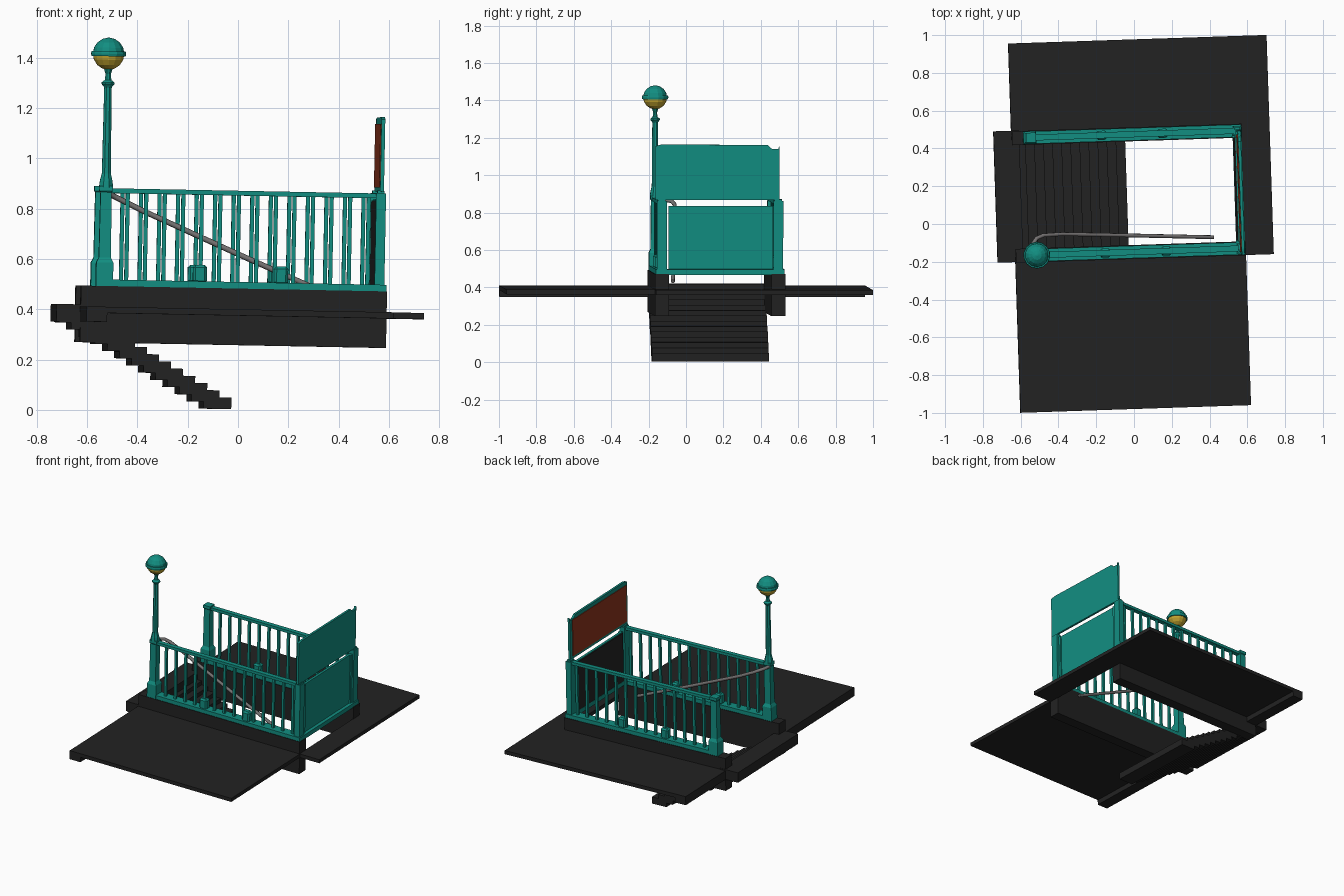
import bpy, bmesh
from math import radians, cos, sin, pi
from mathutils import Matrix

if "Cube" in bpy.data.objects:
    bpy.data.objects.remove(bpy.data.objects["Cube"])

# whole entrance is turned and leaning a little
LEAN = Matrix.Rotation(radians(1.9), 4, 'Z') @ Matrix.Rotation(radians(1.1), 4, 'Y')


def material(name, rgb):
    m = bpy.data.materials.new(name)
    m.diffuse_color = (*rgb, 1)
    m.use_nodes = True
    m.node_tree.nodes["Principled BSDF"].inputs["Base Color"].default_value = m.diffuse_color
    return m


TEAL = material("teal_paint", (0.006, 0.27, 0.22))
DARK = material("dark_stone", (0.016, 0.016, 0.016))
RUST = material("rust_sign", (0.27, 0.035, 0.012))
GOLD = material("gold_glass", (0.55, 0.38, 0.03))
STEEL = material("steel", (0.18, 0.17, 0.17))


def finish(name, bm, mat):
    bmesh.ops.recalc_face_normals(bm, faces=bm.faces)
    me = bpy.data.meshes.new(name)
    bm.to_mesh(me)
    bm.free()
    me.materials.append(mat)
    ob = bpy.data.objects.new(name, me)
    bpy.context.collection.objects.link(ob)
    ob.matrix_world = LEAN
    return ob


def add_box(bm, x, y, z):
    size = [b - a for a, b in (x, y, z)]
    mid = [(a + b) / 2 for a, b in (x, y, z)]
    m = Matrix.Translation(mid) @ Matrix.Diagonal((*size, 1))
    bmesh.ops.create_cube(bm, size=1, matrix=m)


def boxes(name, mat, *dims):
    bm = bmesh.new()
    for d in dims:
        add_box(bm, *d)
    return finish(name, bm, mat)


def prism(name, mat, pts, axis, lo, hi):
    """Extrude an outline; axis 'X' takes (y, z) points, 'Z' takes (x, y)."""
    bm = bmesh.new()
    place = (lambda p, h: (h, p[0], p[1])) if axis == 'X' else (lambda p, h: (p[0], p[1], h))
    face = bm.faces.new([bm.verts.new(place(p, lo)) for p in pts])
    geo = bmesh.ops.extrude_face_region(bm, geom=[face])["geom"]
    vec = (hi - lo, 0, 0) if axis == 'X' else (0, 0, hi - lo)
    bmesh.ops.translate(bm, vec=vec, verts=[g for g in geo if isinstance(g, bmesh.types.BMVert)])
    return finish(name, bm, mat)


def lathe(name, mat, profile, cx, cy, sides):
    """Capped stack of rings from (radius, z) pairs."""
    bm = bmesh.new()
    rings = [[bm.verts.new((cx + r * cos(2 * pi * (i + .5) / sides),
                            cy + r * sin(2 * pi * (i + .5) / sides), z))
              for i in range(sides)] for r, z in profile]
    for a, b in zip(rings, rings[1:]):
        for i in range(sides):
            j = (i + 1) % sides
            bm.faces.new((a[i], a[j], b[j], b[i]))
    bm.faces.new(rings[0])
    bm.faces.new(rings[-1])
    return finish(name, bm, mat)


FRONT, BACK, LEFT, RIGHT = -0.148, 0.475, -0.547, 0.547

# pavement plates, the back one wraps round the closed end
boxes("front_pavement", DARK, ((-.642, .58), (-.979, -.18), (.374, .399)))
prism("back_pavement", DARK, [(-.642, .977), (.727, .977), (.727, -.184), (.575, -.184),
                              (.575, .505), (-.642, .505)], 'Z', .374, .399)
boxes("pavement_lips", DARK, ((-.642, -.56), (-.979, -.18), (.339, .376)),
      ((-.642, -.56), (.505, .977), (.339, .376)))

# landing and staircase
boxes("landing", DARK, ((-.736, -.6), (-.181, .515), (.338, .407)))
steps = []
for i in range(13):
    right, top = -.033 - .0485 * i, .048 + .0277 * i
    steps.append(((right - .11, right), (-.18, .445), (top - .046, top)))
boxes("stairs", DARK, *steps)

# the two side walls with their fences
for side, y in (("front", FRONT), ("back", BACK)):
    boxes(side + "_curb", DARK, ((-.64, .578), (y - .037, y + .037), (.257, .482)))
    boxes(side + "_base_rail", TEAL, ((-.57, .575), (y - .033, y + .033), (.48, .508)))
    boxes(side + "_top_rail", TEAL, ((LEFT, RIGHT), (y - .016, y + .016), (.852, .871)))
    bars = []
    for i in range(14):
        x = -.46 + .0738 * i
        bars.append(((x - .008, x + .008), (y - .008, y + .008), (.5, .86)))
    boxes(side + "_balusters", TEAL, *bars)
    feet = boxes(side + "_fence_feet", TEAL,
                 *[((x - .028, x + .028), (y - .024, y + .024), (.5, .573)) for x in (-.167, .156)])
    bev = feet.modifiers.new("bevel", 'BEVEL')
    bev.width, bev.segments = .01, 1
    boxes(side + "_end_post", TEAL, ((RIGHT - .019, RIGHT + .02), (y - .026, y + .026), (.5, .872)),
          ((RIGHT - .014, RIGHT + .014), (y - .02, y + .02), (.872, .882)))
    # square pedestal at the stair opening
    s = 2 ** .5
    lathe(side + "_entry_post", TEAL,
          [(.034 * s, .48), (.034 * s, .575), (.024 * s, .595), (.022 * s, .855),
           (.026 * s, .86), (.026 * s, .88)], LEFT, y, 4)

# lamp column and globe
lathe("lamp_column", TEAL,
      [(.03, .875), (.027, .9), (.019, .93), (.016, 1.27), (.018, 1.275), (.027, 1.285),
       (.027, 1.292), (.014, 1.302), (.011, 1.325), (.02, 1.35)], LEFT, FRONT, 8)
zc, rad = 1.406, .064
arc = [(rad * cos(radians(a)), rad * sin(radians(a))) for a in (0, 22, 45, 67, 86)]
lathe("lamp_lower_globe", GOLD, [(r, zc - h) for r, h in arc], LEFT, FRONT, 14)
lathe("lamp_upper_globe", TEAL, [(r, zc + h) for r, h in arc], LEFT, FRONT, 14)
lathe("lamp_band", TEAL, [(.069, zc - .01), (.071, zc), (.069, zc + .01)], LEFT, FRONT, 14)

# closed end: sill, panel, dark inner face
boxes("end_sill", TEAL, ((.528, .575), (FRONT - .033, BACK + .033), (.478, .508)))
boxes("end_panel", TEAL, ((.535, .552), (-.11, .445), (.495, .847)))
boxes("end_panel_frame", TEAL, ((.535, .56), (-.112, -.095), (.495, .847)),
      ((.535, .56), (.428, .446), (.495, .847)))
boxes("end_panel_lining", DARK, ((.529, .536), (-.105, .44), (.505, .842)))

# sign board above the closed end
prism("sign_board", TEAL, [(-.183, .878), (.482, .878), (.482, 1.168), (.474, 1.15), (.442, 1.15),
                           (.418, 1.172), (-.15, 1.175), (-.183, 1.166)], 'X', .543, .558)
boxes("sign_face", RUST, ((.539, .544), (-.168, .455), (.895, 1.147)))

# sloping handrail
cu = bpy.data.curves.new("handrail", 'CURVE')
cu.dimensions = '3D'
cu.bevel_depth, cu.bevel_resolution, cu.use_fill_caps = .011, 1, True
path = [(-.54, -.15, .866), (-.535, -.105, .866), (-.515, -.075, .86), (-.48, -.06, .842),
        (-.38, -.053, .792), (.0, -.061, .619), (.42, -.07, .432)]
sp = cu.splines.new('POLY')
sp.points.add(len(path) - 1)
for p, co in zip(sp.points, path):
    p.co = (*co, 1)
cu.materials.append(STEEL)
bpy.context.collection.objects.link(bpy.data.objects.new("handrail", cu))
